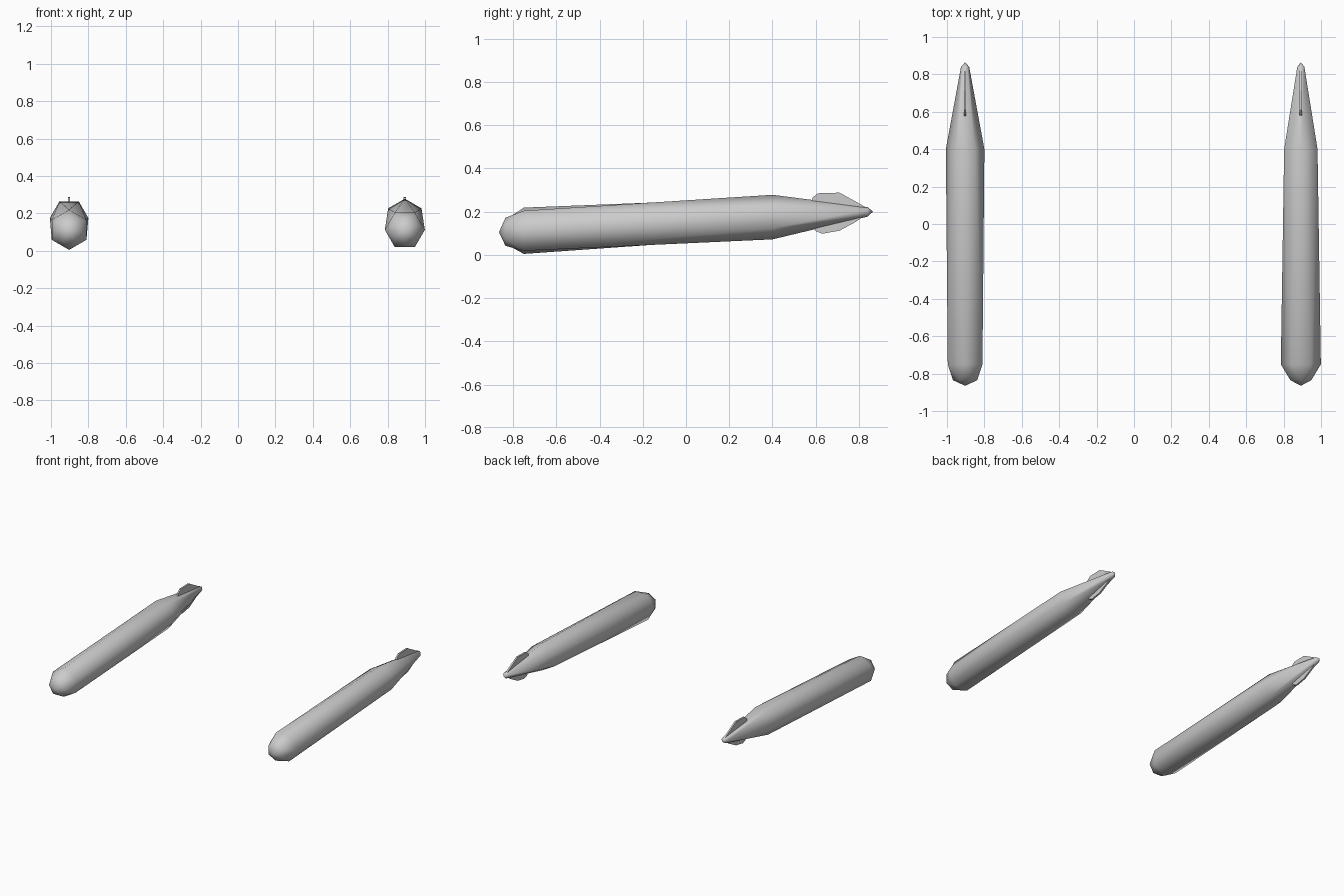
import bpy
import bmesh
import math

cube = bpy.data.objects.get("Cube")
if cube:
    bpy.data.objects.remove(cube, do_unlink=True)

grey = bpy.data.materials.new("plain grey")
grey.use_nodes = True
colour = (0.6, 0.6, 0.6, 1)
grey.diffuse_color = colour
grey.node_tree.nodes["Principled BSDF"].inputs["Base Color"].default_value = colour


def axis_z(y):
    """Height of the gently climbing centre line."""
    return 0.153 + 0.055 * y


def finish(name, bm, angle):
    bmesh.ops.recalc_face_normals(bm, faces=bm.faces)
    mesh = bpy.data.meshes.new(name)
    bm.to_mesh(mesh)
    bm.free()
    mesh.materials.append(grey)
    obj = bpy.data.objects.new(name, mesh)
    bpy.context.collection.objects.link(obj)
    bpy.ops.object.select_all(action="DESELECT")
    obj.select_set(True)
    bpy.context.view_layer.objects.active = obj
    bpy.ops.object.shade_smooth_by_angle(angle=math.radians(angle))
    return obj


# Hull stations: y, radius, half-step twist of the six-sided ring
STATIONS = [(-0.835, 0.065, 1), (-0.75, 0.107, 0), (0.4, 0.103, 1), (0.84, 0.022, 1)]


def hull(name, x, phase):
    bm = bmesh.new()
    for y, radius, twist in STATIONS:
        for i in range(6):
            a = math.radians(phase + 30 * twist + 60 * i)
            bm.verts.new((x + radius * math.cos(a), y, axis_z(y) + radius * math.sin(a)))
    for y in (-0.865, 0.865):
        bm.verts.new((x, y, axis_z(y)))
    bmesh.ops.convex_hull(bm, input=bm.verts)
    return finish(name, bm, 62)


# Thin tail fin drawn in the side plane, then thickened
def fin(name, x, outline):
    bm = bmesh.new()
    sides = [[bm.verts.new((x + s, y, z)) for y, z in outline] for s in (-0.006, 0.006)]
    bm.faces.new(sides[0])
    bm.faces.new(sides[1])
    n = len(outline)
    for i in range(n):
        j = (i + 1) % n
        bm.faces.new((sides[0][i], sides[0][j], sides[1][j], sides[1][i]))
    return finish(name, bm, 30)


UPPER = [(0.57, 0.22), (0.585, 0.265), (0.61, 0.285), (0.71, 0.288),
         (0.77, 0.255), (0.85, 0.21), (0.8, 0.197)]
LOWER = [(0.57, 0.16), (0.6, 0.11), (0.63, 0.098), (0.71, 0.112),
         (0.78, 0.15), (0.84, 0.19), (0.8, 0.197)]

# Two matching hulls whose facets are turned by half a step
for side, x, phase in (("right", -0.903, 30), ("left", 0.892, 0)):
    hull(side + "_hull", x, phase)
    fin(side + "_upper_fin", x, UPPER)
    fin(side + "_lower_fin", x, LOWER)
